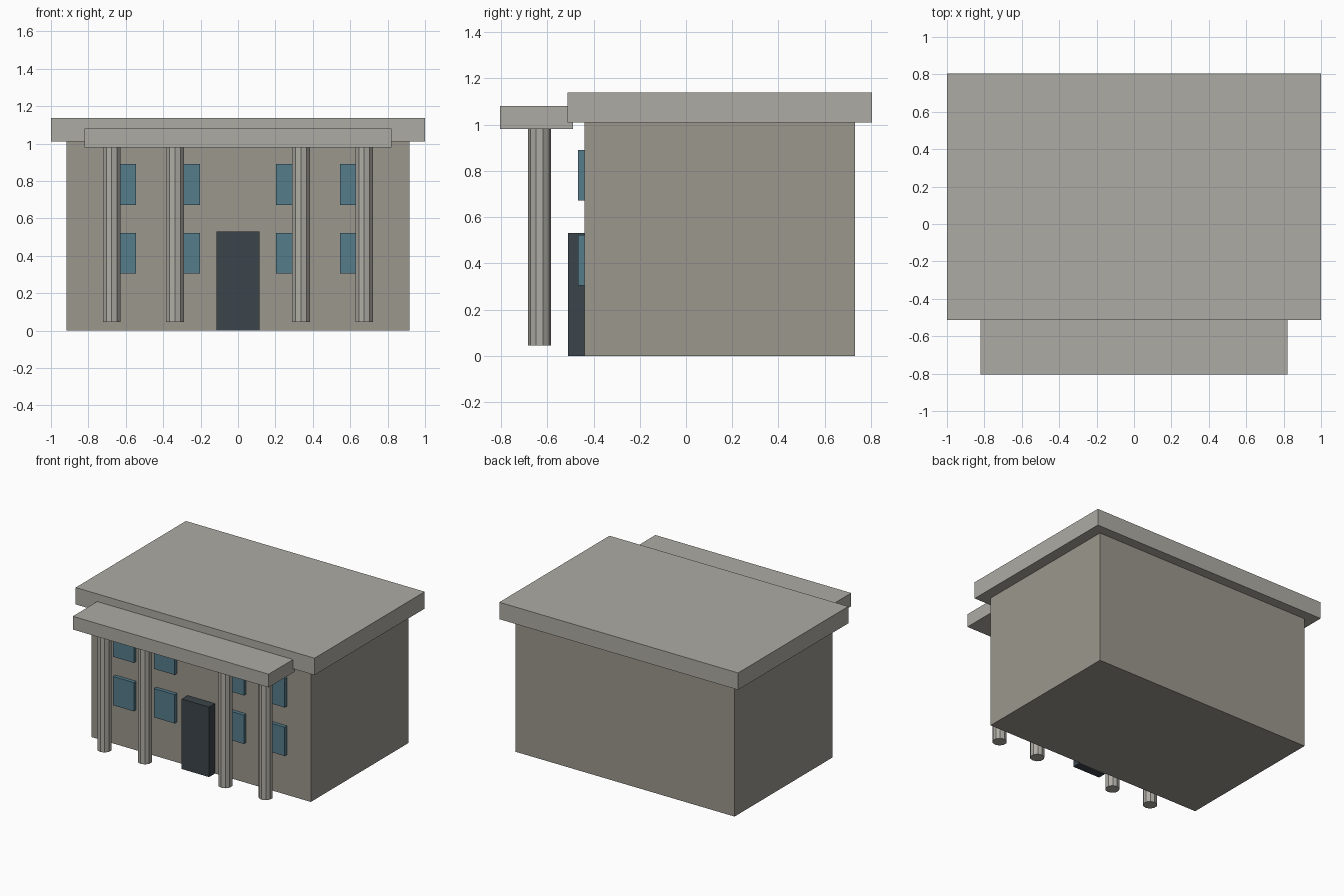
import bpy

if "Cube" in bpy.data.objects:
    bpy.data.objects.remove(bpy.data.objects["Cube"])


def material(name, rgb):
    m = bpy.data.materials.new(name)
    m.diffuse_color = (*rgb, 1)
    m.use_nodes = True
    m.node_tree.nodes["Principled BSDF"].inputs["Base Color"].default_value = m.diffuse_color
    return m


WALL = material("wall_stone", (0.33, 0.31, 0.27))
TRIM = material("trim_stone", (0.42, 0.41, 0.37))
GLASS = material("glass", (0.09, 0.20, 0.26))
DOOR = material("door_paint", (0.045, 0.06, 0.07))


def box(name, x, y, z, mat):
    """Box from (min, max) ranges."""
    bpy.ops.mesh.primitive_cube_add(
        size=1, location=[(a + b) / 2 for a, b in (x, y, z)])
    o = bpy.context.object
    o.name = name
    o.scale = [b - a for a, b in (x, y, z)]
    bpy.ops.object.transform_apply(location=False, rotation=False, scale=True)
    o.data.materials.append(mat)
    return o


# Main block, roof slab and porch slab
box("building_body", (-0.918, 0.918), (-0.44, 0.73), (0, 1.01), WALL)
box("roof", (-1, 1), (-0.513, 0.805), (1.01, 1.138), TRIM)
box("porch_roof", (-0.82, 0.82), (-0.805, -0.488), (0.98, 1.08), TRIM)

# Entrance
box("door", (-0.115, 0.115), (-0.51, -0.44), (0, 0.53), DOOR)

# Columns under the porch roof
for i, x in enumerate((-0.675, -0.337, 0.337, 0.675)):
    bpy.ops.mesh.primitive_cylinder_add(
        vertices=10, radius=0.05, depth=0.935, location=(x, -0.633, 0.5125))
    column = bpy.context.object
    column.name = f"column_{i + 1}"
    column.data.materials.append(TRIM)

# Two rows of four windows
for row, z in (("lower", 0.305), ("upper", 0.672)):
    for i, x in enumerate((-0.632, -0.29, 0.29, 0.632)):
        box(f"{row}_window_{i + 1}", (x - 0.087, x + 0.087),
            (-0.468, -0.44), (z, z + 0.218), GLASS)
